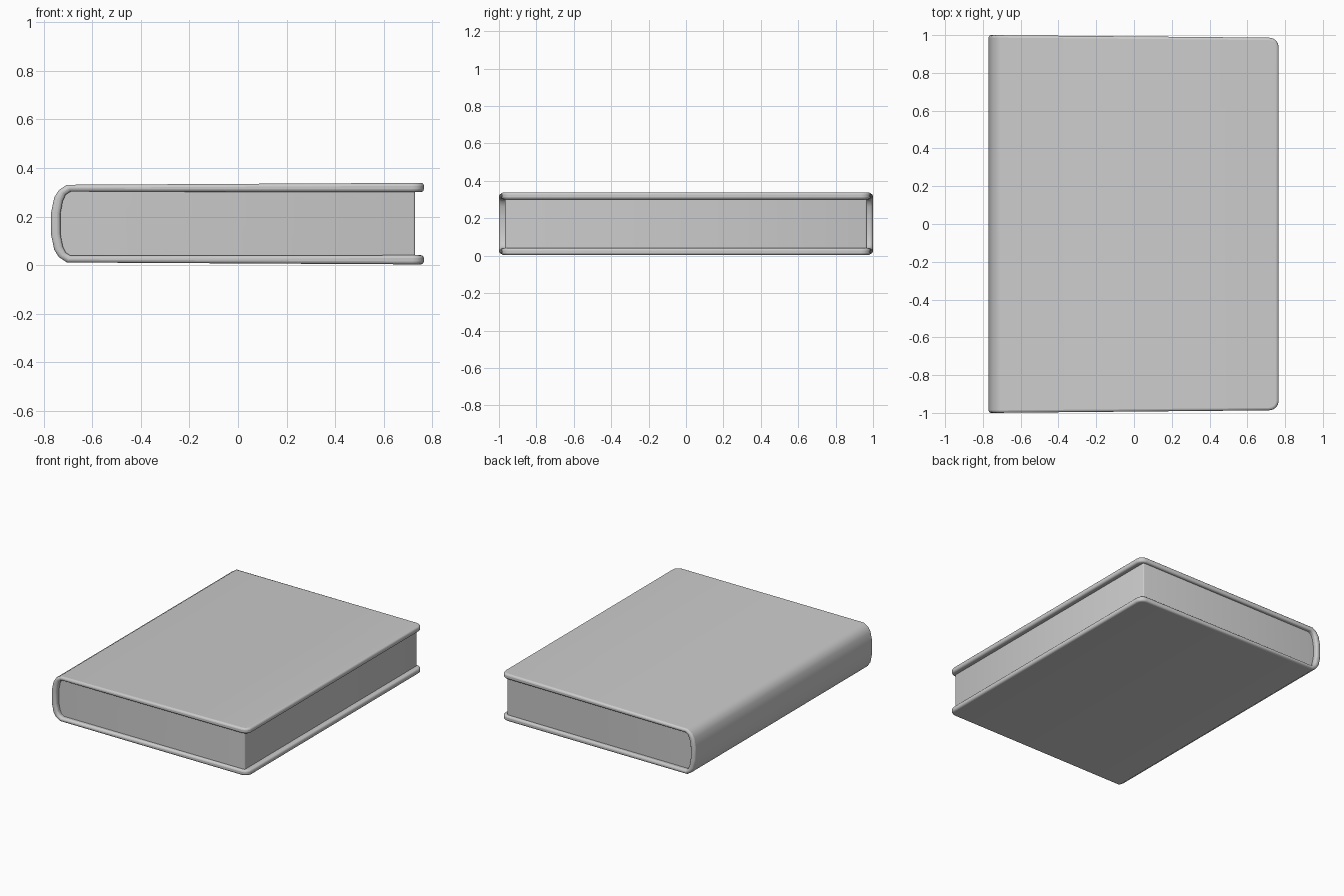
import bpy, bmesh

if "Cube" in bpy.data.objects:
    bpy.data.objects.remove(bpy.data.objects["Cube"])

MID = 0.171  # mid height of the book

# Upper half of each spine curve (x, offset from mid height); mirrored below
OUTER = [(0.766, 0.168), (-0.705, 0.160), (-0.738, 0.138), (-0.757, 0.108), (-0.770, 0.045)]
INNER = [(0.766, 0.130), (-0.690, 0.132), (-0.710, 0.119), (-0.722, 0.093), (-0.732, 0.040)]


def mirrored(half):
    return [(x, MID + z) for x, z in half] + [(x, MID - z) for x, z in reversed(half)]


def half_depth(x):
    # cover is slightly shorter at the opening edge than at the spine
    return 1.0 - 0.014 * (x + 0.77) / 1.536


def finish(bm, name, smooth_angle, bevel=0.0):
    bmesh.ops.recalc_face_normals(bm, faces=bm.faces)
    me = bpy.data.meshes.new(name)
    bm.to_mesh(me)
    bm.free()
    ob = bpy.data.objects.new(name, me)
    bpy.context.collection.objects.link(ob)
    if bevel:
        mod = ob.modifiers.new("rounded_edges", 'BEVEL')
        mod.width = bevel
        mod.segments = 3
        mod.limit_method = 'ANGLE'
        mod.angle_limit = 0.96
    bpy.ops.object.select_all(action='DESELECT')
    ob.select_set(True)
    bpy.context.view_layer.objects.active = ob
    bpy.ops.object.shade_smooth_by_angle(angle=smooth_angle)
    return ob


def round_corners(bm, x_edge, radius, segments):
    # round the upright edges at the opening side
    edges = [e for e in bm.edges
             if all(abs(v.co.x - x_edge) < 1e-4 for v in e.verts)
             and abs(e.verts[0].co.y - e.verts[1].co.y) < 1e-4]
    bmesh.ops.bevel(bm, geom=edges, offset=radius, segments=segments,
                    profile=0.5, affect='EDGES')


# Cover: C-shaped wrap with two boards and a rounded spine
bm = bmesh.new()
outer, inner = mirrored(OUTER), mirrored(INNER)
n = len(outer)
rings = {}
for s in (-1, 1):
    for key, pts in (("o", outer), ("i", inner)):
        rings[key, s] = [bm.verts.new((x, s * half_depth(x), z)) for x, z in pts]
corners = [("o", -1), ("o", 1), ("i", 1), ("i", -1)]
for a, b in zip(corners, corners[1:] + corners[:1]):
    for i in range(n - 1):
        bm.faces.new((rings[a][i], rings[a][i + 1], rings[b][i + 1], rings[b][i]))
for i in (0, n - 1):
    bm.faces.new([rings[c][i] for c in corners])
round_corners(bm, 0.766, 0.05, 4)
finish(bm, "cover", 0.8, bevel=0.013)

# Page block: fills the inside of the cover, inset on the three open sides
bm = bmesh.new()
page = mirrored([(0.73, 0.132)] + [(x - 0.002, z + 0.001) for x, z in INNER[1:]])
face = bm.faces.new([bm.verts.new((x, -0.967, z)) for x, z in page])
ext = bmesh.ops.extrude_face_region(bm, geom=[face], use_keep_orig=True)
moved = [g for g in ext["geom"] if isinstance(g, bmesh.types.BMVert)]
bmesh.ops.translate(bm, verts=moved, vec=(0, 1.934, 0))
round_corners(bm, 0.73, 0.008, 2)
finish(bm, "pages", 0.8)
